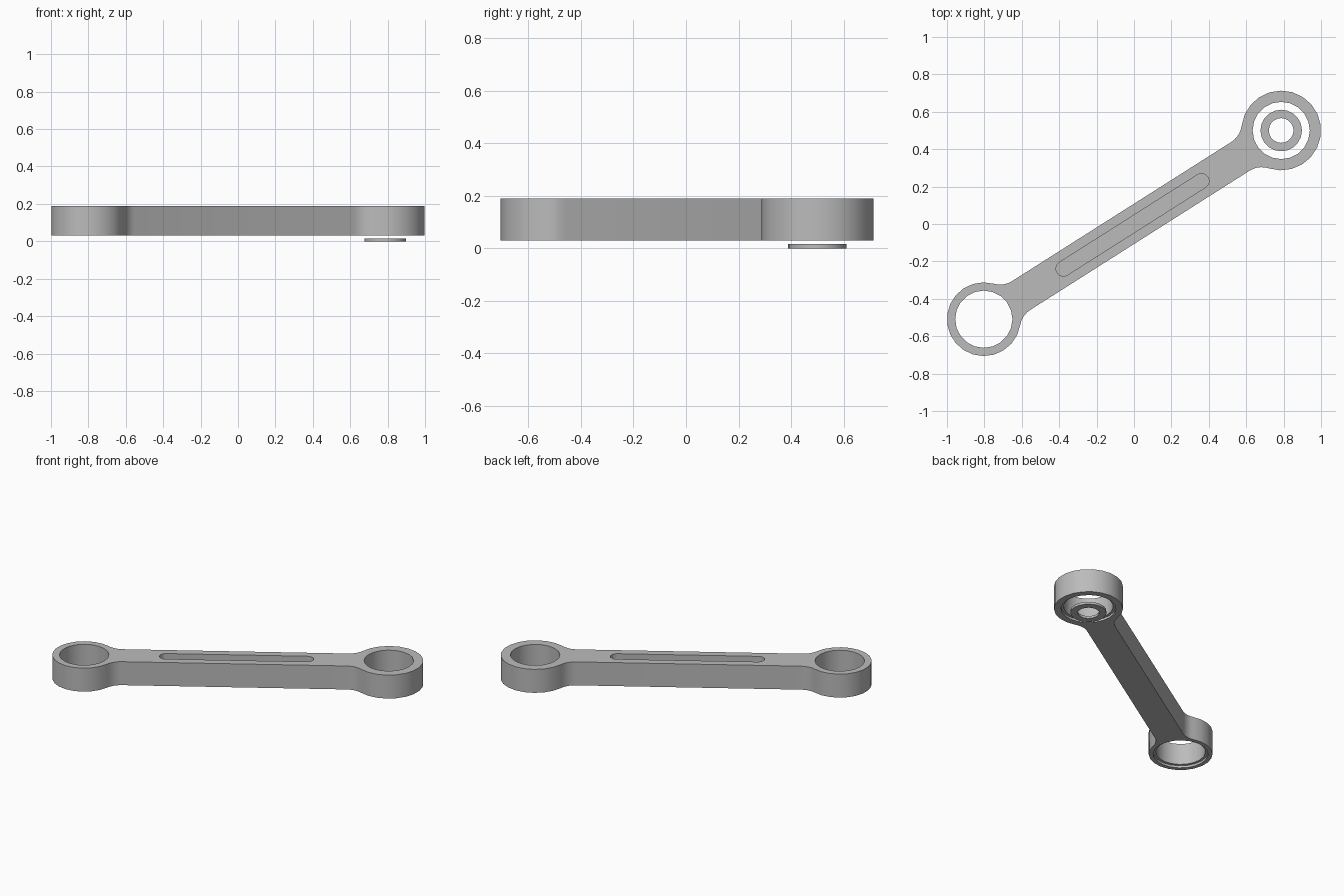
import bpy, bmesh, math
from mathutils import Vector

cube = bpy.data.objects.get("Cube")
if cube:
    bpy.data.objects.remove(cube, do_unlink=True)

SIDES = 20
BOTTOM, TOP = 0.03, 0.19
HALF_WIDTH = 0.091
LEFT = (Vector((0.787, 0.50)), 0.213)
RIGHT = (Vector((-0.803, -0.509)), 0.197)
BORE, STEP = 0.153, 0.17

span = LEFT[0] - RIGHT[0]
ANGLE = math.atan2(span.y, span.x)
MIDDLE = (LEFT[0] + RIGHT[0]) / 2

steel = bpy.data.materials.new("grey steel")
steel.use_nodes = True
steel.diffuse_color = (0.5, 0.5, 0.5, 1)
steel.node_tree.nodes["Principled BSDF"].inputs["Base Color"].default_value = (0.5, 0.5, 0.5, 1)


def arc(center, radius, start, end, steps):
    return [Vector(center) + radius * Vector((math.cos(a), math.sin(a)))
            for a in (start + (end - start) * i / steps for i in range(steps + 1))]


def circle(center, radius):
    return arc(center, radius, 0, math.tau, SIDES)[:-1]


def prism(name, outline, low, high):
    """Extrude a closed 2D outline between two heights."""
    bm = bmesh.new()
    face = bm.faces.new([bm.verts.new((p.x, p.y, low)) for p in outline])
    up = bmesh.ops.extrude_face_region(bm, geom=[face])["geom"]
    bmesh.ops.translate(bm, vec=(0, 0, high - low),
                        verts=[v for v in up if isinstance(v, bmesh.types.BMVert)])
    bmesh.ops.recalc_face_normals(bm, faces=bm.faces)
    mesh = bpy.data.meshes.new(name)
    bm.to_mesh(mesh)
    bm.free()
    mesh.materials.append(steel)
    obj = bpy.data.objects.new(name, mesh)
    bpy.context.collection.objects.link(obj)
    return obj


def activate(obj):
    bpy.ops.object.select_all(action='DESELECT')
    obj.select_set(True)
    bpy.context.view_layer.objects.active = obj


def cut(obj, cutter):
    activate(obj)
    mod = obj.modifiers.new("cut", 'BOOLEAN')
    mod.operation, mod.solver, mod.object = 'DIFFERENCE', 'EXACT', cutter
    bpy.ops.object.modifier_apply(modifier=mod.name)
    bpy.data.objects.remove(cutter, do_unlink=True)


def smooth(obj):
    activate(obj)
    bpy.ops.object.shade_smooth_by_angle(angle=math.radians(35))


def place(points):
    """Turn points from the rod's own axis into the diagonal position."""
    c, s = math.cos(ANGLE), math.sin(ANGLE)
    return [MIDDLE + Vector((c * p.x - s * p.y, s * p.x + c * p.y)) for p in points]


def rod_end(x, radius, fillet=0.12):
    """Outline of one eye with fillets, running from the lower to the upper edge."""
    offset = HALF_WIDTH + fillet
    reach = math.sqrt((radius + fillet) ** 2 - offset ** 2)
    a = math.atan2(offset, reach)
    eye = arc((x, 0), radius, a - math.pi, math.pi - a, 17)
    low = arc((x - reach, -offset), fillet, math.pi / 2, a, 5)
    high = [Vector((p.x, -p.y)) for p in reversed(low)]
    return low[:-1] + eye + high[1:]


# Rod with an eye at each end
half = span.length / 2
left_end = rod_end(half, LEFT[1])
right_end = [-p for p in rod_end(half, RIGHT[1])]
rod = prism("connecting_rod", place(left_end + right_end), BOTTOM, TOP)

# Bores with a shallow step on the underside
for center, _ in (LEFT, RIGHT):
    cut(rod, prism("bore_cutter", circle(center, BORE), BOTTOM - 0.1, TOP + 0.1))
    cut(rod, prism("step_cutter", circle(center, STEP), BOTTOM - 0.1, BOTTOM + 0.015))

# Blind slot in the top
slot = arc((0.437, 0), 0.04, -math.pi / 2, math.pi / 2, 8)
slot += [-p for p in slot]
cut(rod, prism("slot_cutter", place(slot), TOP - 0.05, TOP + 0.1))
smooth(rod)

# Loose washer below the left eye
washer = prism("washer", circle(LEFT[0], 0.111), 0, 0.016)
cut(washer, prism("washer_cutter", circle(LEFT[0], 0.066), -0.1, 0.1))
smooth(washer)
